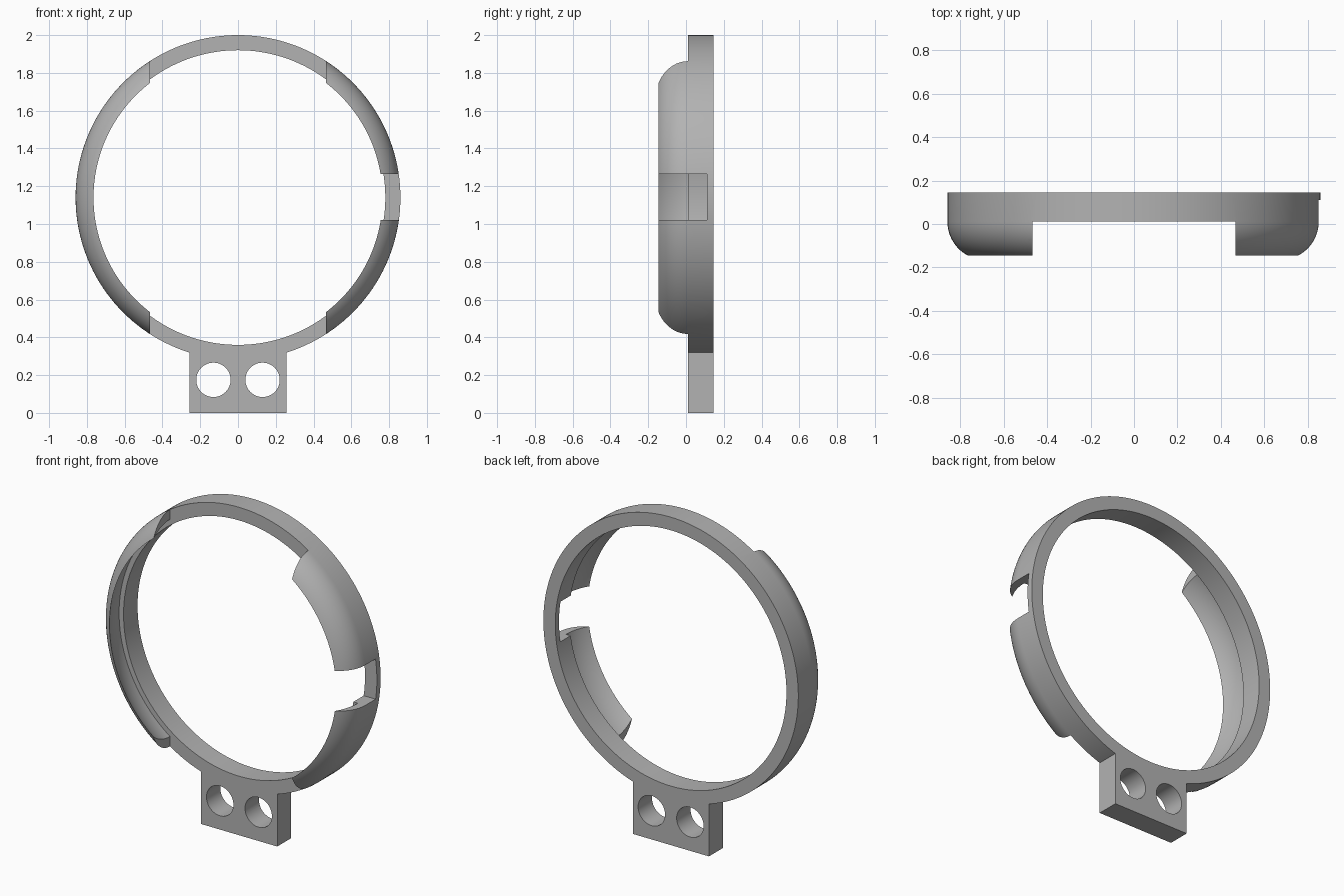
import bpy, bmesh, math
from mathutils import Matrix, Vector

if "Cube" in bpy.data.objects:
    bpy.data.objects.remove(bpy.data.objects["Cube"], do_unlink=True)

CENTRE_Z = 1.14
FRONT, BACK, TIP = 0.011, 0.146, -0.146   # depth of the ring and the lip edge
OUTER, INNER, LIP_INNER, LIP_EDGE = 0.86, 0.78, 0.81, 0.765

grey = bpy.data.materials.new("plain grey")
grey.use_nodes = True
grey.diffuse_color = (0.45, 0.45, 0.45, 1)
grey.node_tree.nodes["Principled BSDF"].inputs["Base Color"].default_value = grey.diffuse_color


def finish(name, bm):
    bmesh.ops.recalc_face_normals(bm, faces=bm.faces)
    mesh = bpy.data.meshes.new(name)
    bm.to_mesh(mesh)
    bm.free()
    mesh.materials.append(grey)
    obj = bpy.data.objects.new(name, mesh)
    bpy.context.collection.objects.link(obj)
    return obj


def box(name, low, high):
    bm = bmesh.new()
    bmesh.ops.create_cube(bm, size=1)
    low, high = Vector(low), Vector(high)
    for v in bm.verts:
        v.co = (low + high) / 2 + v.co * (high - low)
    return finish(name, bm)


def bore(name, x, z, radius):
    bm = bmesh.new()
    bmesh.ops.create_cone(bm, cap_ends=True, segments=48, radius1=radius, radius2=radius, depth=1,
                          matrix=Matrix.Translation((x, 0, z)) @ Matrix.Rotation(math.pi / 2, 4, "X"))
    return finish(name, bm)


def combine(target, tool, operation):
    mod = target.modifiers.new(operation, "BOOLEAN")
    mod.operation, mod.object, mod.solver = operation, tool, "EXACT"
    bpy.context.view_layer.objects.active = target
    bpy.ops.object.modifier_apply(modifier=mod.name)
    bpy.data.objects.remove(tool, do_unlink=True)


def lip_arc(start_radius, steps=12):
    # Arc leaving the ring parallel to its axis and curling in to the lip edge
    drop, run = start_radius - LIP_EDGE, FRONT - TIP
    r = (drop ** 2 + run ** 2) / (2 * drop)
    sweep = math.asin(run / r)
    return [(start_radius - r + r * math.cos(sweep * i / steps),
             FRONT - r * math.sin(sweep * i / steps)) for i in range(steps + 1)]


# Ring with curled lip, revolved around the depth axis
profile = [(INNER, FRONT), (INNER, BACK), (OUTER, BACK)]
profile += lip_arc(OUTER) + lip_arc(LIP_INNER)[-2::-1]
SEGMENTS = 160
bm = bmesh.new()
loops = []
for i in range(SEGMENTS):
    a = math.tau * i / SEGMENTS
    loops.append([bm.verts.new((r * math.cos(a), y, CENTRE_Z + r * math.sin(a))) for r, y in profile])
for i in range(SEGMENTS):
    here, there = loops[i], loops[(i + 1) % SEGMENTS]
    for j in range(len(profile)):
        k = (j + 1) % len(profile)
        bm.faces.new((here[j], here[k], there[k], there[j]))
ring = finish("ring_holder", bm)

# Lip is left only on the two sides, with a notch through the left one
combine(ring, box("lip_gap", (-0.467, -1, -1), (0.467, FRONT + 0.0005, 3)), "DIFFERENCE")
combine(ring, box("side_notch", (0.6, -1, 1.02), (1, 0.11, 1.265)), "DIFFERENCE")

# Mounting tab with two bolt holes
tab = box("mounting_tab", (-0.257, FRONT + 0.0005, 0), (0.257, BACK, 0.335))
for x in (-0.13, 0.13):
    combine(tab, bore("bolt_hole", x, 0.175, 0.091), "DIFFERENCE")
combine(ring, tab, "UNION")

bpy.ops.object.select_all(action="DESELECT")
ring.select_set(True)
bpy.context.view_layer.objects.active = ring
bpy.ops.object.shade_smooth_by_angle(angle=math.radians(30))
